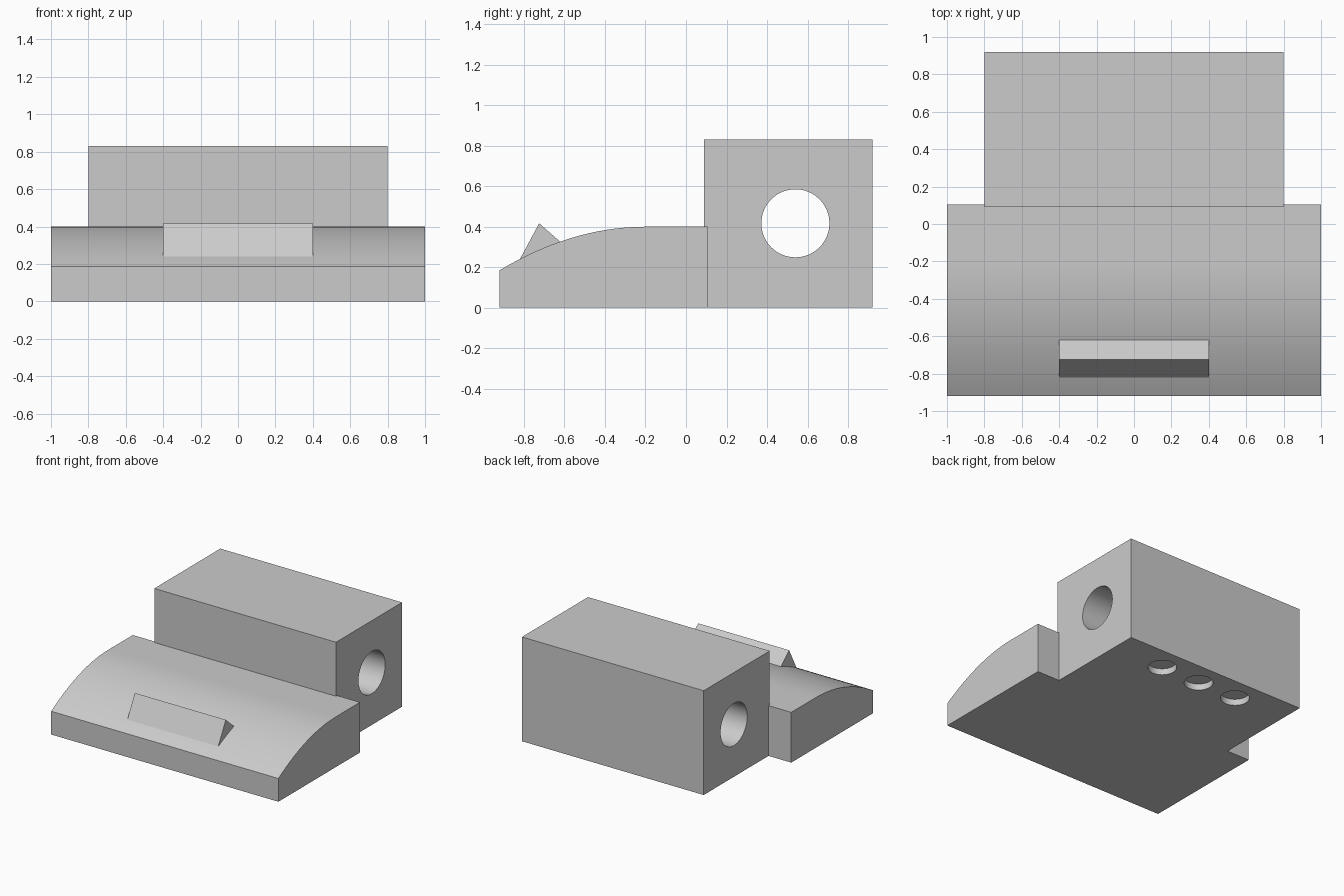
import bpy, bmesh, math
from mathutils import Matrix

cube = bpy.data.objects.get("Cube")
if cube:
    bpy.data.objects.remove(cube, do_unlink=True)

grey = bpy.data.materials.new("light grey")
grey.use_nodes = True
COLOUR = (0.6, 0.6, 0.6, 1)
grey.diffuse_color = COLOUR
grey.node_tree.nodes["Principled BSDF"].inputs["Base Color"].default_value = COLOUR


def add_object(name, bm):
    bmesh.ops.recalc_face_normals(bm, faces=bm.faces)
    mesh = bpy.data.meshes.new(name)
    bm.to_mesh(mesh)
    bm.free()
    mesh.materials.append(grey)
    obj = bpy.data.objects.new(name, mesh)
    bpy.context.collection.objects.link(obj)
    return obj


def extrude_x(name, profile, half_width):
    """Sweep a (y, z) profile from -half_width to +half_width along x."""
    bm = bmesh.new()
    face = bm.faces.new([bm.verts.new((-half_width, y, z)) for y, z in profile])
    swept = bmesh.ops.extrude_face_region(bm, geom=[face])["geom"]
    verts = [v for v in swept if isinstance(v, bmesh.types.BMVert)]
    bmesh.ops.translate(bm, verts=verts, vec=(2 * half_width, 0, 0))
    return add_object(name, bm)


def cylinder(name, radius, depth, centre, along_x=False):
    bm = bmesh.new()
    turn = Matrix.Rotation(math.pi / 2, 4, 'Y') if along_x else Matrix()
    bmesh.ops.create_cone(bm, cap_ends=True, segments=64, radius1=radius, radius2=radius,
                          depth=depth, matrix=Matrix.Translation(centre) @ turn)
    obj = add_object(name, bm)
    obj.hide_render = True
    return obj


def combine(target, other, operation):
    """Apply a boolean and discard the helper."""
    mod = target.modifiers.new(operation, 'BOOLEAN')
    mod.operation = operation
    mod.solver = 'EXACT'
    mod.object = other
    bpy.ops.object.select_all(action='DESELECT')
    bpy.context.view_layer.objects.active = target
    target.select_set(True)
    bpy.ops.object.modifier_apply(modifier=mod.name)
    bpy.data.objects.remove(other, do_unlink=True)


# Wide front ramp with a curved top that levels out towards the block
FRONT, LEVEL, REAR, TOP = -0.92, -0.2, 0.105, 0.4
STEPS = 32
curve = []
for i in range(STEPS + 1):
    t = i / STEPS
    curve.append((FRONT + (LEVEL - FRONT) * t, TOP - 0.215 * (1 - t) ** 2))
body = extrude_x("ramp_and_block", [(FRONT, 0)] + curve + [(REAR, TOP), (REAR, 0)], 1.0)

# Tall rear block
block = extrude_x("rear_block", [(0.09, 0), (0.09, 0.83), (0.92, 0.83), (0.92, 0)], 0.8)
combine(body, block, 'UNION')

# Bore through the block and three shallow pockets underneath
combine(body, cylinder("bore_cutter", 0.168, 3, (0, 0.54, 0.417), True), 'DIFFERENCE')
for x in (-0.345, 0, 0.345):
    combine(body, cylinder("pocket_cutter", 0.105, 0.1, (x, 0.73, 0)), 'DIFFERENCE')

# Triangular ridge on the ramp
ridge = extrude_x("ridge", [(-0.82, 0.24), (-0.725, 0.417), (-0.62, 0.325),
                            (-0.65, 0.25), (-0.8, 0.2)], 0.4)

# Smooth the curved surfaces, keep the edges sharp
bpy.ops.object.select_all(action='DESELECT')
bpy.context.view_layer.objects.active = body
body.select_set(True)
bpy.ops.object.shade_smooth_by_angle(angle=math.radians(25))
